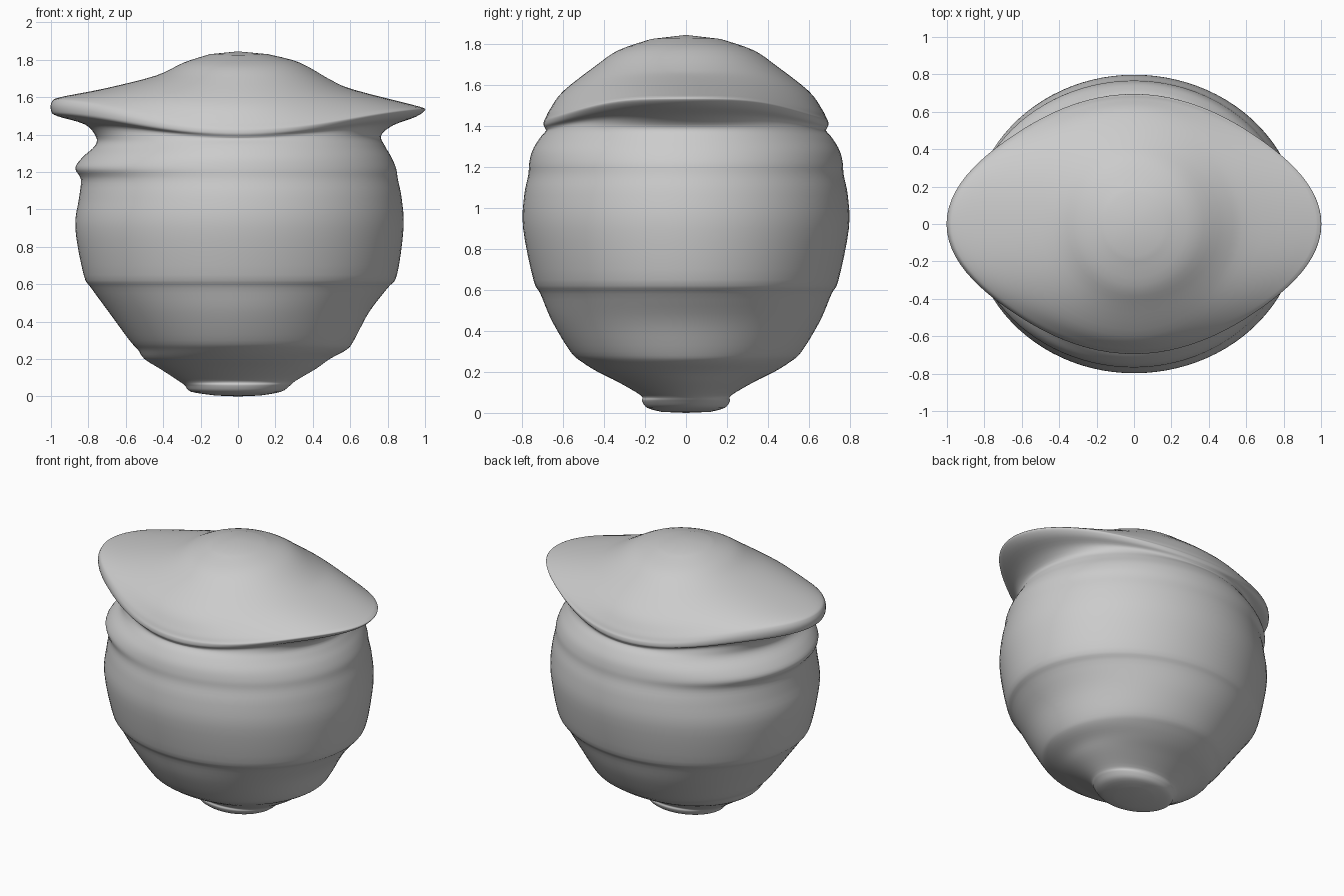
import bpy, bmesh
from math import sin, cos, pi

if "Cube" in bpy.data.objects:
    bpy.data.objects.remove(bpy.data.objects["Cube"])

SEG, SUB = 96, 4

# Body outline: left x, right x, depth y, height
body = [(.12, .12, .12, .005), (.25, .23, .19, .025), (.285, .28, .215, .06),
        (.32, .31, .22, .085), (.42, .42, .33, .15), (.50, .49, .43, .20),
        (.535, .58, .51, .25), (.58, .62, .565, .30), (.69, .70, .655, .45),
        (.785, .80, .71, .58), (.825, .85, .745, .65), (.87, .885, .795, .90),
        (.85, .875, .79, 1.06), (.84, .855, .77, 1.16), (.87, .845, .765, 1.22),
        (.83, .82, .75, 1.28), (.765, .785, .715, 1.34)]

# Brim and crown: left x, z, right x, z, depth y, z
brim = [(.76, 1.39, .765, 1.395, .685, 1.375), (.82, 1.455, .83, 1.45, .688, 1.39),
        (.97, 1.50, .95, 1.495, .695, 1.405), (1.0, 1.53, 1.0, 1.53, .693, 1.425),
        (.995, 1.575, .985, 1.545, .685, 1.44), (.95, 1.60, .93, 1.56, .665, 1.48),
        (.72, 1.645, .62, 1.64, .60, 1.57), (.44, 1.715, .50, 1.69, .44, 1.695),
        (.29, 1.785, .33, 1.785, .33, 1.77), (.15, 1.83, .16, 1.83, .17, 1.825)]

# Seventh value pinches the diagonals so the brim becomes a pointed oval
pinch = [0, .04, .06, .06, .06, .06, .03, 0, 0, 0]
rows = [(l, z, r, z, y, z, 0) for l, r, y, z in body]
rows += [b + (p,) for b, p in zip(brim, pinch)]


def spline(a, b, c, d, t):
    return [.5 * (2 * q + (r - p) * t + (2 * p - 5 * q + 4 * r - s) * t * t
                  + (3 * q - p - 3 * r + s) * t ** 3)
            for p, q, r, s in zip(a, b, c, d)]


# Smooth the rows along the height
fine = []
for i in range(len(rows) - 1):
    a, d = rows[max(i - 1, 0)], rows[min(i + 2, len(rows) - 1)]
    fine += [spline(a, rows[i], rows[i + 1], d, k / SUB) for k in range(SUB)]
fine.append(rows[-1])

# Loft the rings, lower at front and back than at the brim tips
bm = bmesh.new()
rings = []
for l, zl, r, zr, y, zy, p in fine:
    ring = []
    for j in range(SEG):
        t = 2 * pi * j / SEG
        c, s = cos(t), sin(t)
        k = 1 - p * sin(2 * t) ** 2
        w = abs(s) ** 3
        side_z = zr if c > 0 else zl
        ring.append(bm.verts.new((c * k * (r if c > 0 else l), s * k * y,
                                  side_z * (1 - w) + zy * w)))
    rings.append(ring)
for a, b in zip(rings, rings[1:]):
    for j in range(SEG):
        n = (j + 1) % SEG
        bm.faces.new((a[j], a[n], b[n], b[j]))

# Close bottom and crown
bottom, top = bm.verts.new((0, 0, 0)), bm.verts.new((0, 0, 1.845))
for j in range(SEG):
    n = (j + 1) % SEG
    bm.faces.new((bottom, rings[0][n], rings[0][j]))
    bm.faces.new((top, rings[-1][j], rings[-1][n]))
bmesh.ops.recalc_face_normals(bm, faces=bm.faces)
for f in bm.faces:
    f.smooth = True
mesh = bpy.data.meshes.new("lidded_pot")
bm.to_mesh(mesh)
bm.free()
bpy.context.collection.objects.link(bpy.data.objects.new("lidded_pot", mesh))
